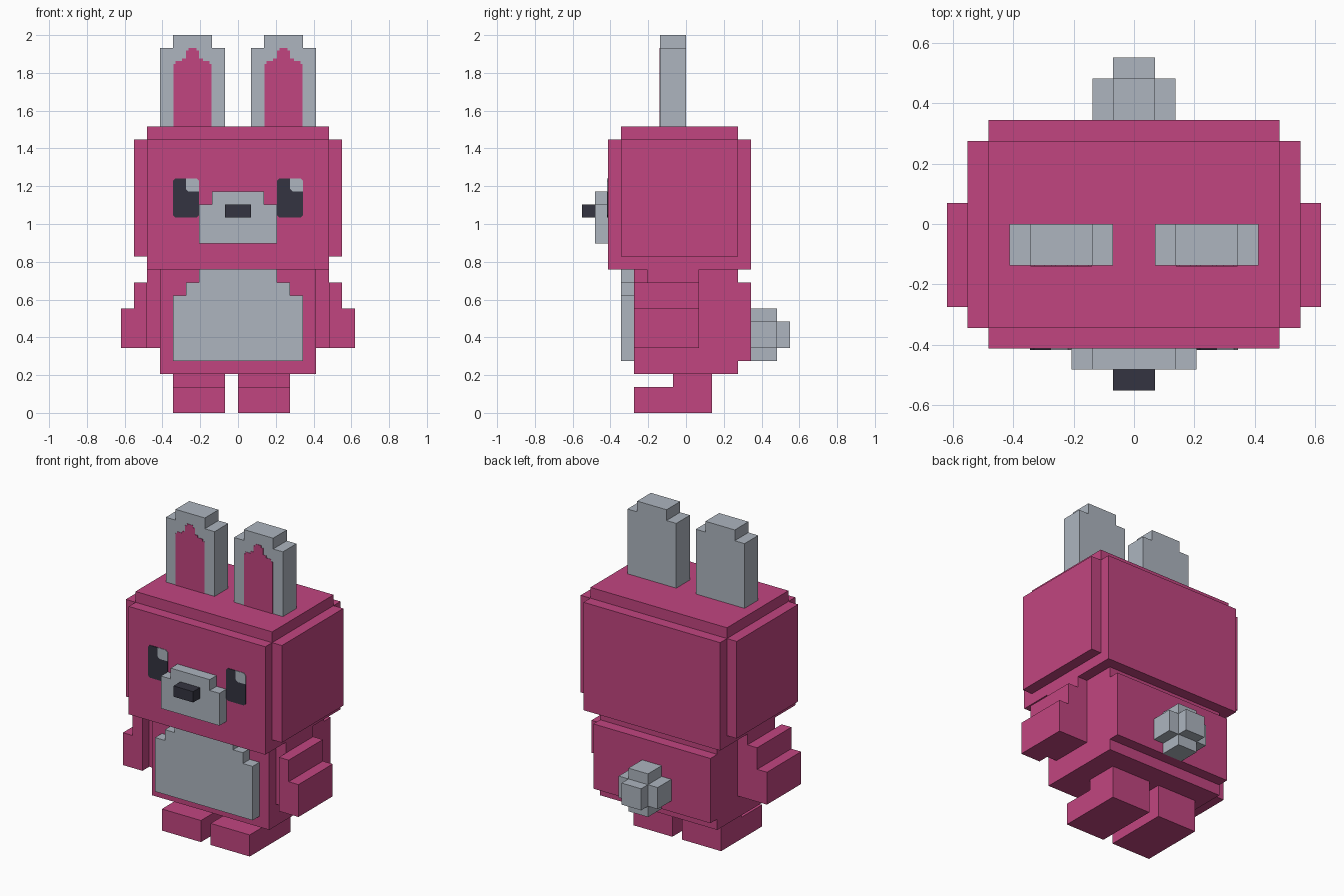
import bpy, bmesh
from mathutils import Vector

if "Cube" in bpy.data.objects:
    bpy.data.objects.remove(bpy.data.objects["Cube"], do_unlink=True)

U = 2 / 29  # one block unit; all sizes below are in blocks


def material(name, rgb):
    m = bpy.data.materials.new(name)
    m.use_nodes = True
    m.diffuse_color = (*rgb, 1)
    m.node_tree.nodes["Principled BSDF"].inputs["Base Color"].default_value = (*rgb, 1)
    return m


PINK = material("pink", (0.535, 0.060, 0.216))
GREY = material("pale grey", (0.418, 0.462, 0.521))
DARK = material("dark charcoal", (0.034, 0.034, 0.052))


def prism(name, profile, axis, lo, hi, mat):
    """Extrude a profile along x (points are y, z) or along y (points are x, z)."""
    def place(p, d):
        return Vector((d, p[0], p[1]) if axis == "x" else (p[0], d, p[1])) * U
    bm = bmesh.new()
    a = [bm.verts.new(place(p, lo)) for p in profile]
    b = [bm.verts.new(place(p, hi)) for p in profile]
    bm.faces.new(a)
    bm.faces.new(b[::-1])
    for i in range(len(a)):
        j = (i + 1) % len(a)
        bm.faces.new((a[i], b[i], b[j], a[j]))
    bmesh.ops.recalc_face_normals(bm, faces=bm.faces)
    mesh = bpy.data.meshes.new(name)
    bm.to_mesh(mesh)
    bm.free()
    mesh.materials.append(mat)
    obj = bpy.data.objects.new(name, mesh)
    bpy.context.collection.objects.link(obj)
    return obj


def box(name, x, y, z, mat):
    x0, x1 = sorted(x)
    return prism(name, [(x0, z[0]), (x1, z[0]), (x1, z[1]), (x0, z[1])], "y", *y, mat)


def symmetric(half, cx=0):
    """Full outline from the +x half, listed bottom to top."""
    return [(cx + x, z) for x, z in half] + [(cx - x, z) for x, z in reversed(half)]


# Head and body blocks with stepped edges
prism("head", [(-6, 11), (5, 11), (5, 21), (4, 21), (4, 22), (-5, 22), (-5, 21), (-6, 21)],
      "x", -7, 7, PINK)
prism("body", [(-4, 3), (4, 3), (4, 4), (5, 4), (5, 10), (4, 10), (4, 11), (-4, 11)],
      "x", -6, 6, PINK)

# Belly patch, muzzle and nose
prism("belly", symmetric([(5, 4), (5, 9), (4, 9), (4, 10), (3, 10), (3, 11)]), "y", -5, -4, GREY)
prism("muzzle", symmetric([(3, 13), (3, 16), (2, 16), (2, 17)]), "y", -7, -6, GREY)
box("nose", (-1, 1), (-8, -7), (15, 16), DARK)

# Paired parts
for side, s in (("left", 1), ("right", -1)):
    box(f"{side}_cheek", (7 * s, 8 * s), (-5, 4), (12, 21), PINK)

    # Arm: recessed shoulder plus stepped outer block
    box(f"{side}_shoulder", (6 * s, 7 * s), (-3, 1), (5, 11), PINK)
    arm = [(7, 5), (9, 5), (9, 8), (8, 8), (8, 10), (7, 10)]
    prism(f"{side}_arm", [(x * s, z) for x, z in arm], "y", -4, 1, PINK)

    # Ear with a thin inner panel
    cx = 3.5 * s
    prism(f"{side}_ear", symmetric([(2.5, 22), (2.5, 28), (1.5, 28), (1.5, 29)], cx),
          "y", -2, 0, GREY)
    inner = [(1.47, 22), (1.47, 26.8), (1.3, 26.8), (1.3, 27), (0.8, 27), (0.8, 27.2),
             (0.5, 27.2), (0.5, 27.8), (0.3, 27.8), (0.3, 28)]
    prism(f"{side}_inner_ear", symmetric(inner, cx), "y", -2.04, -2, PINK)

    # Eye plate with a highlight in the same upper corner on both sides
    ex = 3 if s > 0 else -5
    c = 0.18
    eye = [(c, 15), (2 - c, 15), (2, 15 + c), (2, 17), (1 + c, 17), (1, 17 + c), (1, 18),
           (c, 18), (0, 18 - c), (0, 15 + c)]
    glint = [(1 + c, 17), (2, 17), (2, 18 - c), (2 - c, 18), (1, 18), (1, 17 + c)]
    prism(f"{side}_eye", [(ex + x, z) for x, z in eye], "y", -6.05, -6, DARK)
    prism(f"{side}_eye_glint", [(ex + x, z) for x, z in glint], "y", -6.05, -6, GREY)

    # Leg and foot as one L-shaped block
    x0 = 0 if s > 0 else -5
    prism(f"{side}_leg", [(-4, 0), (2, 0), (2, 3), (-1, 3), (-1, 2), (-4, 2)],
          "x", x0, x0 + 4, PINK)

# Tail: plus-shaped block with a protruding tip
prism("tail", symmetric([(1, 4), (1, 5), (2, 5), (2, 7), (1, 7), (1, 8)]), "y", 5, 7, GREY)
box("tail_tip", (-1, 1), (7, 8), (5, 7), GREY)
